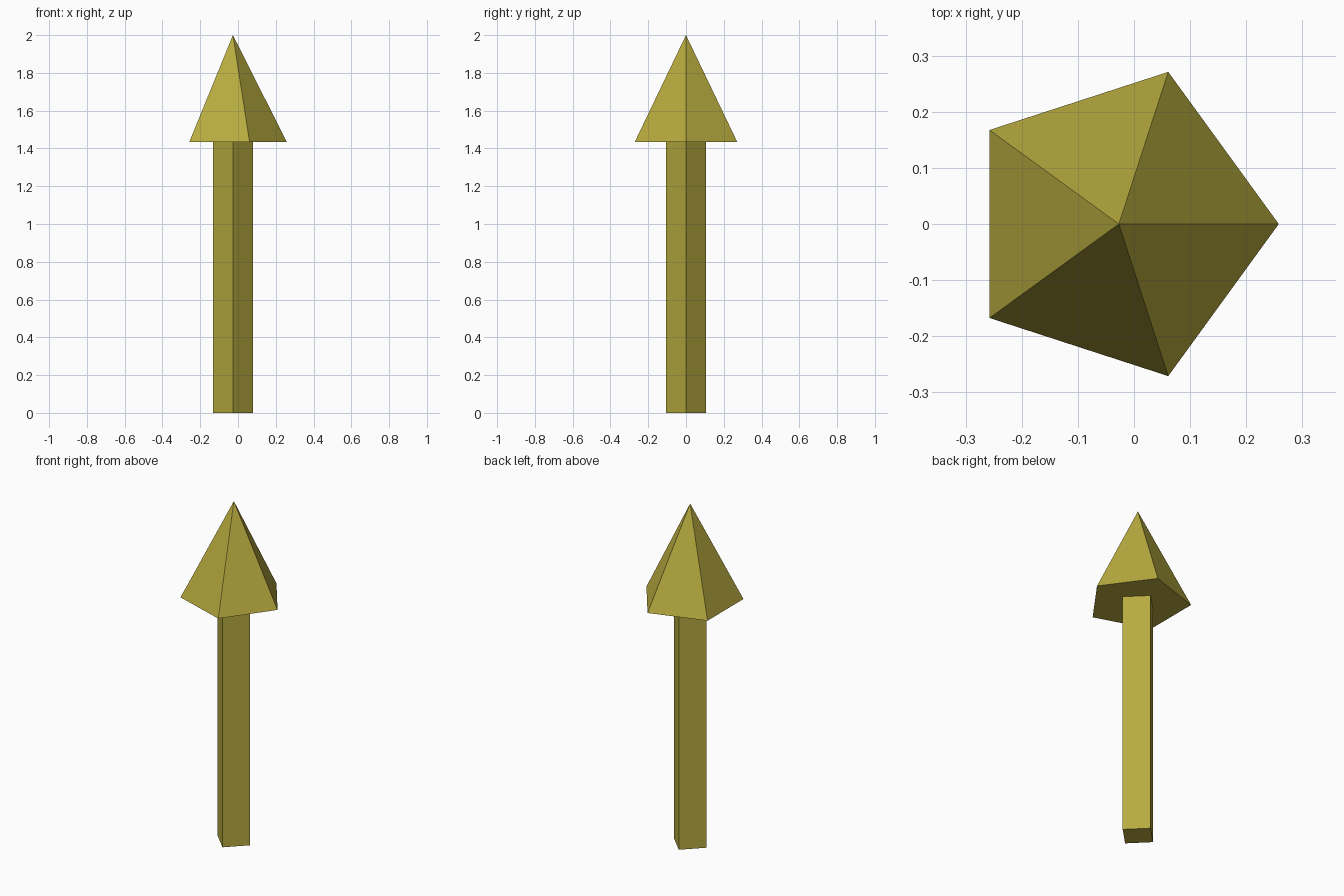
import bpy

if "Cube" in bpy.data.objects:
    bpy.data.objects.remove(bpy.data.objects["Cube"])

CX = -0.027      # shared axis of shaft and head
NECK = 1.435     # height where the head meets the shaft

mat = bpy.data.materials.new("olive")
mat.diffuse_color = (0.48, 0.41, 0.05, 1)
mat.use_nodes = True
mat.node_tree.nodes["Principled BSDF"].inputs["Base Color"].default_value = mat.diffuse_color


def prism(name, sides, r_bottom, r_top, z0, z1):
    """Flat-sided prism or pyramid with its first corner on +x."""
    bpy.ops.mesh.primitive_cone_add(
        vertices=sides, radius1=r_bottom, radius2=r_top, depth=z1 - z0)
    ob = bpy.context.object
    ob.name = name
    # Turn the first corner to +x, whatever the primitive's start angle
    first = ob.data.vertices[0].co
    from math import atan2
    ob.rotation_euler.z = -atan2(first.y, first.x)
    ob.location = (CX, 0, (z0 + z1) / 2)
    ob.data.materials.append(mat)
    return ob


# Square shaft, corner forward
prism("shaft", 4, 0.106, 0.106, 0, NECK)

# Five-sided pointed head
prism("arrow_head", 5, 0.285, 0, NECK, 2.0)
